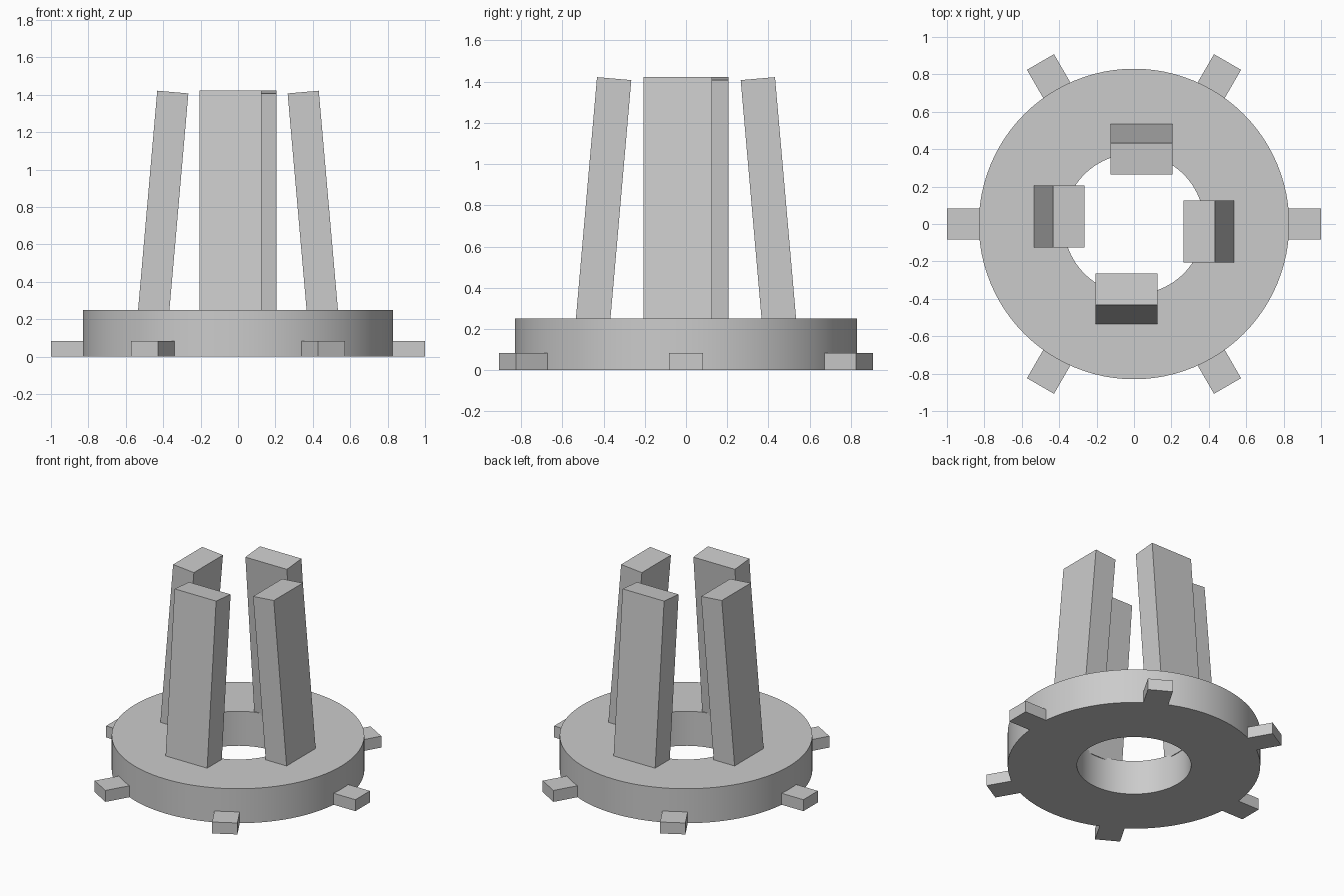
import bpy, bmesh
from math import cos, sin, pi, radians
from mathutils import Matrix, Vector

cube = bpy.data.objects.get("Cube")
if cube:
    bpy.data.objects.remove(cube, do_unlink=True)

grey = bpy.data.materials.new("plain_grey")
grey.use_nodes = True
colour = (0.6, 0.6, 0.6, 1)
grey.diffuse_color = colour
grey.node_tree.nodes["Principled BSDF"].inputs["Base Color"].default_value = colour

OUTER, INNER, HEIGHT = 0.83, 0.375, 0.25


def add_object(name, bm):
    bmesh.ops.recalc_face_normals(bm, faces=bm.faces)
    mesh = bpy.data.meshes.new(name)
    bm.to_mesh(mesh)
    bm.free()
    mesh.materials.append(grey)
    obj = bpy.data.objects.new(name, mesh)
    bpy.context.collection.objects.link(obj)
    return obj


def add_box(name, size, matrix):
    bm = bmesh.new()
    bmesh.ops.create_cube(bm, size=1)
    bmesh.ops.scale(bm, vec=Vector(size), verts=bm.verts)
    bmesh.ops.transform(bm, matrix=matrix, verts=bm.verts)
    return add_object(name, bm)


# Base ring: rectangular profile turned about z
bm = bmesh.new()
sides = 96
profile = [(INNER, 0), (OUTER, 0), (OUTER, HEIGHT), (INNER, HEIGHT)]
loops = [[bm.verts.new((r * cos(2 * pi * i / sides), r * sin(2 * pi * i / sides), z))
          for r, z in profile] for i in range(sides)]
for i in range(sides):
    a, b = loops[i], loops[(i + 1) % sides]
    for j in range(4):
        k = (j + 1) % 4
        bm.faces.new((a[j], b[j], b[k], a[k]))
ring = add_object("base_ring", bm)
bpy.context.view_layer.objects.active = ring
ring.select_set(True)
bpy.ops.object.shade_smooth_by_angle(angle=radians(30))
ring.select_set(False)

# Six locking tabs around the rim
for i in range(6):
    turn = Matrix.Rotation(i * pi / 3, 4, "Z")
    add_box(f"tab_{i + 1}", (0.2, 0.167, 0.083),
            turn @ Matrix.Translation((0.9, 0, 0.0415)))

# Four posts leaning inward, each set slightly off centre
for i, side in enumerate(("left", "back", "right", "front")):
    turn = Matrix.Rotation(i * pi / 2, 4, "Z")
    lean = Matrix.Rotation(radians(-5), 4, "Y")
    add_box(f"{side}_post", (0.167, 0.333, 1.18),
            turn @ Matrix.Translation((0.4, -0.04, 0.827)) @ lean)
